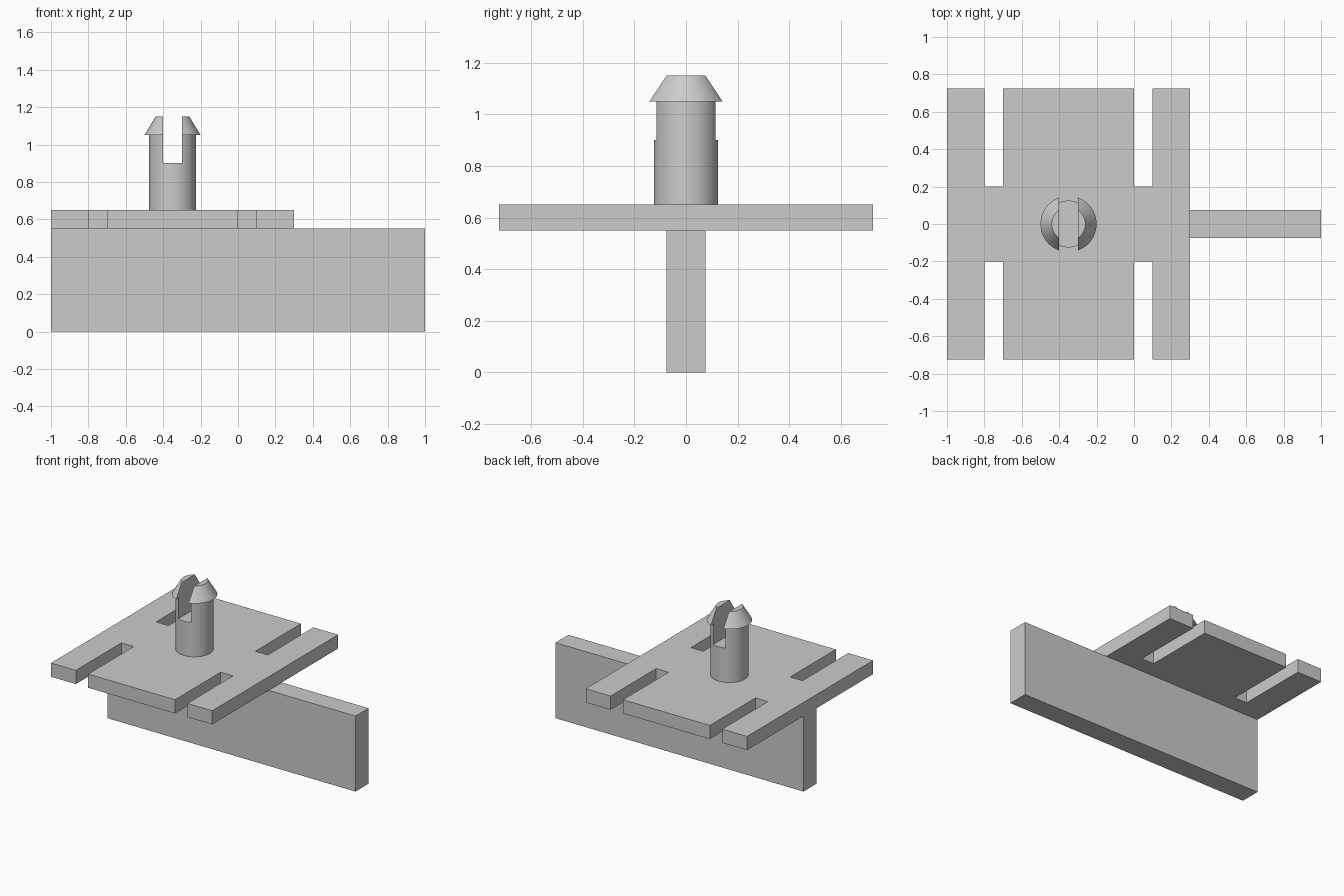
import bpy
import bmesh
from math import radians
from mathutils import Matrix, Vector

cube = bpy.data.objects.get("Cube")
if cube:
    bpy.data.objects.remove(cube, do_unlink=True)

CENTRE_X = -0.35      # shared axis of plate and peg
PLATE_BOTTOM, PLATE_TOP = 0.55, 0.65

grey = bpy.data.materials.new("plain grey")
grey.use_nodes = True
colour = (0.6, 0.6, 0.6, 1)
grey.diffuse_color = colour
grey.node_tree.nodes["Principled BSDF"].inputs["Base Color"].default_value = colour


def finish(name, bm):
    bmesh.ops.recalc_face_normals(bm, faces=bm.faces)
    mesh = bpy.data.meshes.new(name)
    bm.to_mesh(mesh)
    bm.free()
    mesh.materials.append(grey)
    obj = bpy.data.objects.new(name, mesh)
    bpy.context.collection.objects.link(obj)
    return obj


def box(name, low, high):
    low, high = Vector(low), Vector(high)
    bm = bmesh.new()
    bmesh.ops.create_cube(bm, size=1, matrix=Matrix.Translation((low + high) / 2)
                          @ Matrix.Diagonal((*(high - low), 1)))
    return finish(name, bm)


# Upright fin under the plate
box("fin", (-1, -0.075, 0), (1, 0.075, PLATE_BOTTOM))

# Plate with four open slots: one quadrant of the outline, mirrored round
quarter = [(0.65, 0.725), (0.45, 0.725), (0.45, 0.2),
           (0.35, 0.2), (0.35, 0.725)]
half = quarter + [(-x, y) for x, y in reversed(quarter)]
outline = half + [(x, -y) for x, y in reversed(half)]
bm = bmesh.new()
face = bm.faces.new([bm.verts.new((x + CENTRE_X, y, PLATE_BOTTOM)) for x, y in outline])
extruded = bmesh.ops.extrude_face_region(bm, geom=[face], use_keep_orig=True)
top = [v for v in extruded["geom"] if isinstance(v, bmesh.types.BMVert)]
bmesh.ops.translate(bm, verts=top, vec=(0, 0, PLATE_TOP - PLATE_BOTTOM))
finish("slotted_plate", bm)

# Round peg with a flared, tapered head
profile = [(0, PLATE_TOP), (0.125, PLATE_TOP), (0.125, 1.05),
           (0.15, 1.05), (0.09, 1.15), (0, 1.15)]
bm = bmesh.new()
points = [bm.verts.new((CENTRE_X + r, 0, z)) for r, z in profile]
edges = [bm.edges.new(pair) for pair in zip(points, points[1:])]
bmesh.ops.spin(bm, geom=points + edges, cent=(CENTRE_X, 0, 0), axis=(0, 0, 1),
               angle=radians(360), steps=64, use_merge=False)
bmesh.ops.remove_doubles(bm, verts=bm.verts, dist=0.0001)
peg = finish("snap_peg", bm)

# Slot that splits the peg into two prongs
cutter = box("slot_cutter", (CENTRE_X - 0.05, -0.3, 0.9), (CENTRE_X + 0.05, 0.3, 1.3))
cutter.hide_render = True
slot = peg.modifiers.new("slot", 'BOOLEAN')
slot.operation = 'DIFFERENCE'
slot.solver = 'EXACT'
slot.object = cutter

bpy.ops.object.select_all(action='DESELECT')
peg.select_set(True)
bpy.context.view_layer.objects.active = peg
bpy.ops.object.modifier_apply(modifier=slot.name)
bpy.data.objects.remove(cutter, do_unlink=True)
bpy.ops.object.shade_smooth_by_angle(angle=radians(30))
